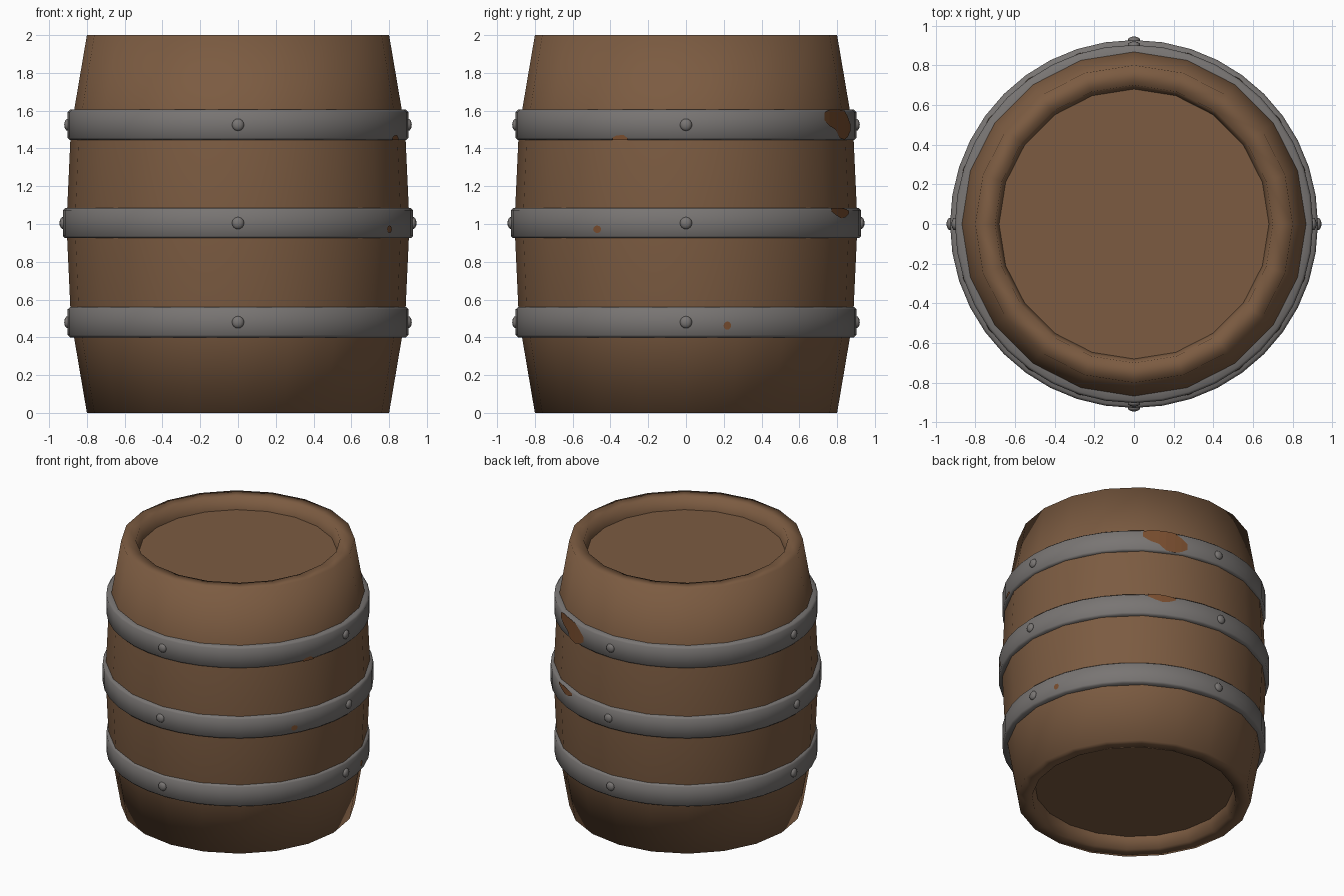
import bpy, bmesh, math
from mathutils import Matrix, Vector

if "Cube" in bpy.data.objects:
    bpy.data.objects.remove(bpy.data.objects["Cube"])


def material(name, rgb):
    m = bpy.data.materials.new(name)
    m.diffuse_color = (*rgb, 1)
    m.use_nodes = True
    m.node_tree.nodes["Principled BSDF"].inputs["Base Color"].default_value = m.diffuse_color
    return m


WOOD = material("brown_wood", (0.20, 0.105, 0.053))
IRON = material("grey_iron", (0.19, 0.178, 0.172))
RUST = material("rust", (0.19, 0.075, 0.028))


def finish(bm, name, mat, smooth=None):
    bmesh.ops.recalc_face_normals(bm, faces=bm.faces)
    me = bpy.data.meshes.new(name)
    bm.to_mesh(me)
    bm.free()
    me.materials.append(mat)
    ob = bpy.data.objects.new(name, me)
    bpy.context.collection.objects.link(ob)
    if smooth is not None:
        bpy.ops.object.select_all(action='DESELECT')
        ob.select_set(True)
        bpy.context.view_layer.objects.active = ob
        bpy.ops.object.shade_smooth_by_angle(angle=math.radians(smooth))
    return ob


def polar(r, a, z):
    return (r * math.cos(a), r * math.sin(a), z)


def lathe(name, profile, sides, mat, smooth, closed=False):
    bm = bmesh.new()
    rings = [[bm.verts.new(polar(r, 2 * math.pi * i / sides, z)) for i in range(sides)]
             for r, z in profile]
    pairs = list(zip(rings, rings[1:]))
    if closed:
        pairs.append((rings[-1], rings[0]))
    for a, b in pairs:
        for i in range(sides):
            j = (i + 1) % sides
            bm.faces.new((a[i], a[j], b[j], b[i]))
    return finish(bm, name, mat, smooth)


# Barrel shell: bulging wall rolling over both rims into the recesses
half = [(0.68, 0.09), (0.70, 0.0), (0.80, 0.0), (0.885, 0.5)]
profile = half + [(0.908, 1.0)] + [(r, 2 - z) for r, z in reversed(half)]
lathe("barrel_staves", profile, 20, WOOD, 180)

# Recessed flat heads, top and bottom
for name, z in (("top_head", 1.90), ("bottom_head", 0.10)):
    bm = bmesh.new()
    bmesh.ops.create_cone(bm, cap_ends=True, segments=20, radius1=0.685, radius2=0.685,
                          depth=0.02, matrix=Matrix.Translation((0, 0, z)))
    # turn so that corners meet the corners of the shell
    bmesh.ops.rotate(bm, verts=bm.verts, matrix=Matrix.Rotation(math.pi / 2, 3, 'Z'))
    finish(bm, name, WOOD)

# Iron hoops with bevelled edges, and four rivets on each
HOOPS = {"lower": (0.40, 0.56, 0.902), "middle": (0.925, 1.085, 0.927),
         "upper": (1.445, 1.605, 0.902)}
for key, (lo, hi, r) in HOOPS.items():
    b = 0.012
    lathe(key + "_hoop",
          [(r - 0.06, lo), (r - b, lo), (r, lo + b), (r, hi - b), (r - b, hi), (r - 0.06, hi)],
          40, IRON, 50, closed=True)
    bm = bmesh.new()
    for k in range(4):
        a = k * math.pi / 2
        mat = (Matrix.Translation(polar(r, a, (lo + hi) / 2)) @ Matrix.Rotation(a, 4, 'Z')
               @ Matrix.Diagonal((0.018, 0.032, 0.032, 1)))
        bmesh.ops.create_uvsphere(bm, u_segments=12, v_segments=8, radius=1, matrix=mat)
    finish(bm, key + "_rivets", IRON, 60)


# Rust stains: thin plates following the hoops, given as (angle, low, high) columns
def stain(name, key, cols):
    r = HOOPS[key][2] + 0.003
    bm = bmesh.new()
    prev = None
    for deg, lo, hi in cols:
        a = math.radians(deg)
        cur = [bm.verts.new(polar(r, a, lo)), bm.verts.new(polar(r, a, hi))]
        if prev:
            bm.faces.new((prev[0], cur[0], cur[1], prev[1]))
        prev = cur
    ob = finish(bm, name, RUST)
    for p in ob.data.polygons:
        if p.normal.dot(p.center) < 0:
            p.flip()


def spot(name, key, deg, z, da, dz):
    cols = []
    for i in range(7):
        t = math.pi * i / 6
        h = dz * max(math.sin(t), 0.05)
        cols.append((deg - da * math.cos(t), z - h, z + h))
    stain(name, key, cols)


stain("upper_rust", "upper", [(54, 1.55, 1.59), (57, 1.52, 1.605), (61, 1.50, 1.605),
                              (64, 1.455, 1.605), (68, 1.447, 1.60), (71, 1.46, 1.57),
                              (74, 1.49, 1.53)])
stain("middle_rust", "middle", [(56, 1.065, 1.085), (59, 1.045, 1.085), (62, 1.03, 1.085),
                                (65, 1.035, 1.08), (68, 1.055, 1.07)])
stain("upper_small_rust", "upper", [(-25.5, 1.445, 1.458), (-24, 1.445, 1.468),
                                    (-21.5, 1.445, 1.472), (-20, 1.445, 1.455)])
spot("middle_rust_spot", "middle", -30.4, 0.972, 1.5, 0.02)
spot("lower_rust_spot", "lower", 14, 0.462, 1.3, 0.022)
